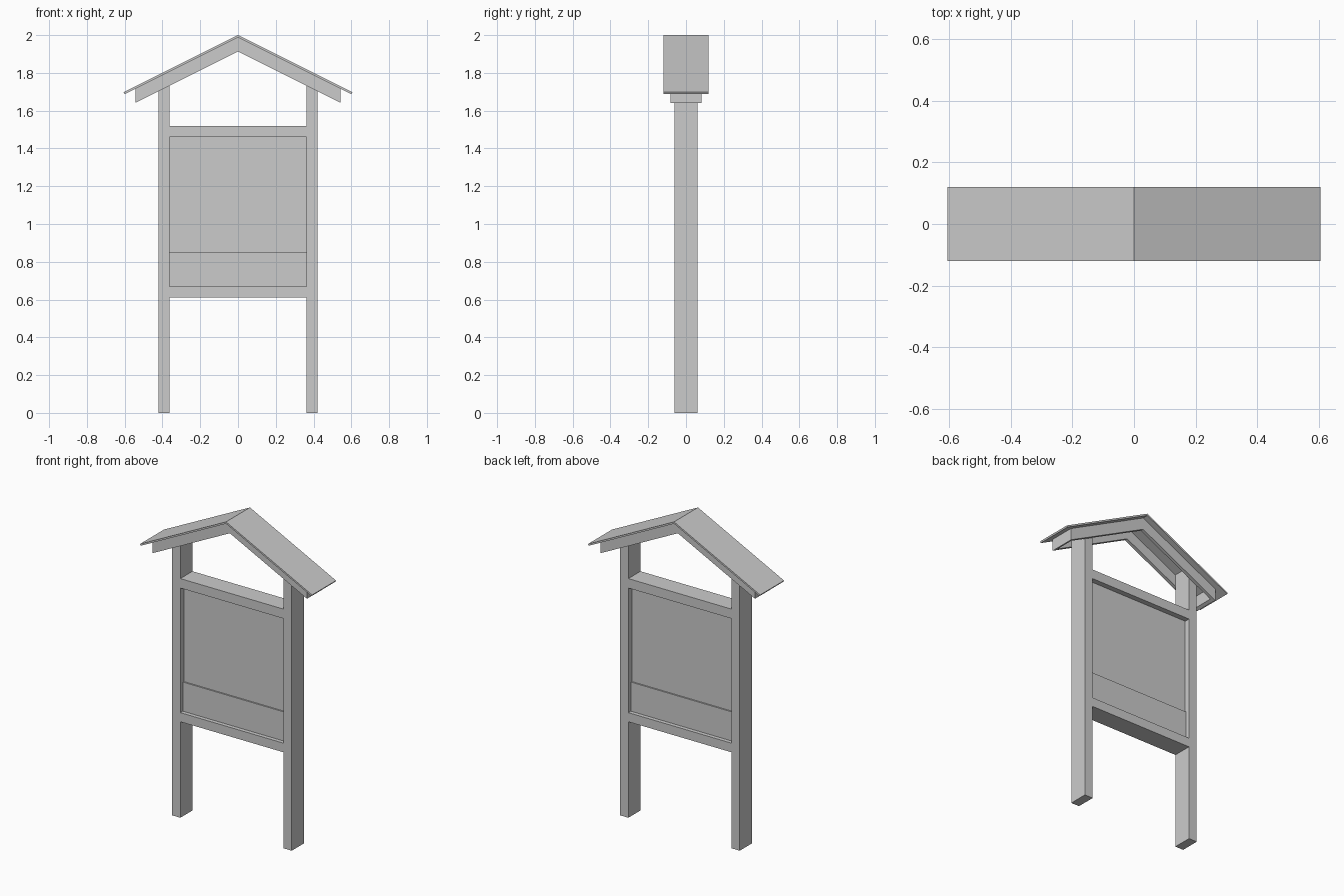
import bpy, bmesh

if "Cube" in bpy.data.objects:
    bpy.data.objects.remove(bpy.data.objects["Cube"])

SLOPE = 0.5
ROOF_UNDER = 1.988        # underside of the roof at the ridge
BEAM_UNDER = 1.913        # underside of the gable boards at the ridge
POST_IN, POST_OUT = 0.3625, 0.4205
POST_Y = 0.061
BEAM_X, BEAM_Y = 0.5425, 0.082


def prism(name, profile, y0, y1):
    """Extrude an (x, z) outline from y0 to y1."""
    bm = bmesh.new()
    face = bm.faces.new([bm.verts.new((x, y0, z)) for x, z in profile])
    ext = bmesh.ops.extrude_face_region(bm, geom=[face])
    verts = [v for v in ext["geom"] if isinstance(v, bmesh.types.BMVert)]
    bmesh.ops.translate(bm, verts=verts, vec=(0, y1 - y0, 0))
    bmesh.ops.recalc_face_normals(bm, faces=bm.faces)
    mesh = bpy.data.meshes.new(name)
    bm.to_mesh(mesh)
    bm.free()
    obj = bpy.data.objects.new(name, mesh)
    bpy.context.collection.objects.link(obj)
    return obj


def board(name, half_x, z0, z1, half_y):
    outline = [(-half_x, z0), (half_x, z0), (half_x, z1), (-half_x, z1)]
    return prism(name, outline, -half_y, half_y)


def under(x, ridge=ROOF_UNDER):
    return ridge - SLOPE * abs(x)


# Posts, cut to the roof slope, and the boards closing the gable ends
for side, s in (("left", -1), ("right", 1)):
    a, b = s * POST_IN, s * POST_OUT
    prism(side + "_post", [(a, 0), (b, 0), (b, under(b)), (a, under(a))],
          -POST_Y, POST_Y)
    a, b = s * (BEAM_X - 0.02), s * BEAM_X
    prism(side + "_eave_board",
          [(a, under(a, BEAM_UNDER)), (b, under(b, BEAM_UNDER)),
           (b, under(b)), (a, under(a))], -POST_Y, POST_Y)

# Gable boards on both faces of the posts
gable = [(-BEAM_X, under(BEAM_X, BEAM_UNDER)), (0, BEAM_UNDER),
         (BEAM_X, under(BEAM_X, BEAM_UNDER)), (BEAM_X, under(BEAM_X)),
         (0, ROOF_UNDER), (-BEAM_X, under(BEAM_X))]
prism("front_gable_board", gable, -BEAM_Y, -POST_Y)
prism("back_gable_board", gable, POST_Y, BEAM_Y)

# Thin pitched roof with square-cut eaves
prism("roof", [(-0.605, 1.6975), (-0.6, 1.688), (0, ROOF_UNDER),
               (0.6, 1.688), (0.605, 1.6975), (0, 2.0)], -0.12, 0.12)

# Rails between the posts
board("top_rail", POST_IN, 1.46, 1.52, POST_Y)
board("bottom_rail", POST_IN, 0.61, 0.668, POST_Y)

# Recessed notice panel and slightly thicker lower board
board("notice_panel", POST_IN, 0.853, 1.46, 0.027)
board("lower_board", POST_IN, 0.668, 0.853, 0.036)
